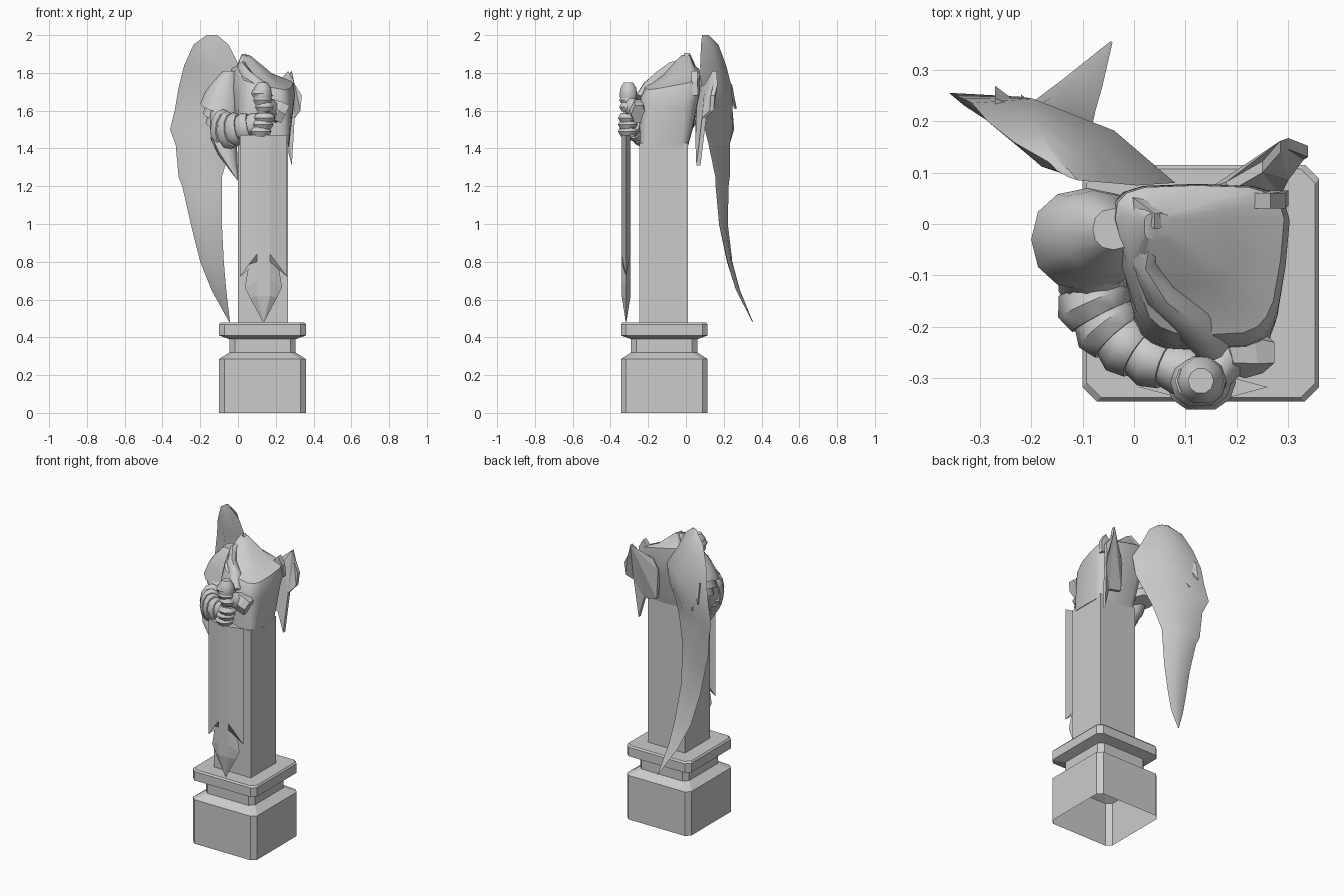
import bpy, bmesh, math
from mathutils import Vector

cube = bpy.data.objects.get("Cube")
if cube:
    bpy.data.objects.remove(cube, do_unlink=True)

stone = bpy.data.materials.new("grey stone")
stone.use_nodes = True
GREY = (0.6, 0.6, 0.6, 1)
stone.diffuse_color = GREY
stone.node_tree.nodes["Principled BSDF"].inputs["Base Color"].default_value = GREY


def finish(name, bm, smooth=None):
    bmesh.ops.recalc_face_normals(bm, faces=bm.faces)
    me = bpy.data.meshes.new(name)
    bm.to_mesh(me)
    bm.free()
    me.materials.append(stone)
    ob = bpy.data.objects.new(name, me)
    bpy.context.collection.objects.link(ob)
    if smooth:
        bpy.ops.object.select_all(action='DESELECT')
        ob.select_set(True)
        bpy.context.view_layer.objects.active = ob
        bpy.ops.object.shade_smooth_by_angle(angle=math.radians(smooth))
    return ob


def loft(name, rings, start=True, end=True, smooth=None):
    """Skin a list of equal-length closed rings."""
    bm = bmesh.new()
    vs = [[bm.verts.new(p) for p in r] for r in rings]
    n = len(vs[0])
    for a, b in zip(vs, vs[1:]):
        for i in range(n):
            j = (i + 1) % n
            bm.faces.new((a[i], a[j], b[j], b[i]))
    if start:
        bm.faces.new(vs[0][::-1])
    if end:
        bm.faces.new(vs[-1])
    return finish(name, bm, smooth)


def tube(name, path, sizes, sides=10, smooth=50):
    """Tube along a path; each size is (sideways radius, upward radius)."""
    pts = [Vector(p) for p in path]
    rings = []
    for i, p in enumerate(pts):
        d = (pts[min(i + 1, len(pts) - 1)] - pts[max(i - 1, 0)]).normalized()
        ref = Vector((0, 0, 1)) if abs(d.z) < 0.9 else Vector((0, 1, 0))
        side = d.cross(ref).normalized()
        up = side.cross(d)
        a, b = sizes[i]
        rings.append([p + side * a * math.cos(t) + up * b * math.sin(t)
                      for t in (math.tau * k / sides for k in range(sides))])
    return loft(name, rings, smooth=smooth)


def plate(name, pts, depth):
    """Flat or bent outline thickened along y."""
    bm = bmesh.new()
    front = [bm.verts.new(p) for p in pts]
    back = [bm.verts.new((x, y + depth, z)) for x, y, z in pts]
    bm.faces.new(front)
    bm.faces.new(back[::-1])
    for i in range(len(pts)):
        j = (i + 1) % len(pts)
        bm.faces.new((front[i], back[i], back[j], front[j]))
    bmesh.ops.triangulate(bm, faces=[f for f in bm.faces if len(f.verts) > 4])
    return finish(name, bm)


# Pedestal: chamfered square profile, open underneath
CX, CY = 0.13, -0.115


def chamfered(h, z, c=0.028):
    k = h - c
    return [(CX + x, CY + y, z) for x, y in
            ((h, -k), (h, k), (k, h), (-k, h), (-h, k), (-h, -k), (-k, -h), (k, -h))]


profile = [(0.23, 0), (0.23, 0.285), (0.175, 0.32), (0.175, 0.39),
           (0.23, 0.41), (0.23, 0.468), (0.222, 0.478)]
loft("pedestal", [chamfered(h, z) for h, z in profile], start=False)


def box(x0, x1, y0, y1, z):
    return [(x0, y0, z), (x1, y0, z), (x1, y1, z), (x0, y1, z)]


loft("pillar", [box(0, 0.265, -0.245, 0.01, z) for z in (0.475, 1.43)])


# Torso: rounded square rings, narrower in front, closing over a broken neck
def oval(x0, x1, y0, y1, z, tilt=0.0, power=0.5, n=20, taper=0.0):
    ring = []
    for k in range(n):
        t = math.tau * k / n
        c, s = math.cos(t), math.sin(t)
        x = (x0 + x1) / 2 + (x1 - x0) / 2 * math.copysign(abs(c) ** power, c)
        y = (y0 + y1) / 2 + (y1 - y0) / 2 * math.copysign(abs(s) ** power, s)
        x += (0.19 - x) * taper * (y1 - y) / (y1 - y0)
        ring.append((x, y, z + tilt * (y + 0.08 - (x - 0.1))))
    return ring


loft("torso", [oval(0, 0.27, -0.245, 0.01, 1.41, power=0.3),
               oval(-0.02, 0.285, -0.245, 0.035, 1.5, power=0.4, taper=0.1),
               oval(-0.05, 0.305, -0.245, 0.06, 1.62, taper=0.25),
               oval(-0.07, 0.317, -0.24, 0.078, 1.7, 0.1, taper=0.35),
               oval(-0.06, 0.305, -0.215, 0.075, 1.77, 0.22, taper=0.35),
               oval(-0.01, 0.19, -0.12, 0.05, 1.79, 0.24),
               oval(0.02, 0.07, -0.03, 0.02, 1.865, 0.2)], smooth=35)

# Ragged collar edge
plate("neck_shard", [(-0.02, 0.03, 1.78), (0.16, 0.02, 1.74), (0.1, 0, 1.84),
                     (0.04, -0.01, 1.905), (0, 0.02, 1.84)], 0.03)
plate("shoulder_shard", [(0.18, 0.035, 1.7), (0.3, 0.035, 1.68), (0.295, 0.03, 1.76),
                         (0.265, 0.03, 1.81), (0.23, 0.03, 1.77)], 0.03)

# Large wing: lens sections from the top down
# each row: height, outer x, outer y, inner x, inner y, thickness
wing = [(2.0, -0.165, 0.12, -0.11, 0.085, 0.01),
        (1.95, -0.235, 0.16, -0.05, 0.08, 0.035),
        (1.84, -0.285, 0.2, 0.005, 0.075, 0.05),
        (1.72, -0.315, 0.235, 0.08, 0.08, 0.055),
        (1.6, -0.335, 0.245, 0.06, 0.085, 0.05),
        (1.5, -0.36, 0.255, 0.0, 0.1, 0.038),
        (1.42, -0.33, 0.23, -0.035, 0.12, 0.035),
        (1.25, -0.315, 0.225, -0.085, 0.155, 0.028),
        (1.2, -0.295, 0.215, -0.085, 0.157, 0.028),
        (1.0, -0.25, 0.21, -0.085, 0.175, 0.022),
        (0.8, -0.2, 0.235, -0.075, 0.22, 0.015),
        (0.65, -0.14, 0.28, -0.062, 0.265, 0.01),
        (0.48, -0.046, 0.355, -0.042, 0.352, 0.001)]
rings = []
for z, xo, yo, xi, yi, t in wing:
    def at(u, off):
        return (xi + (xo - xi) * u, yi + (yo - yi) * u + off, z)
    rings.append([at(0, 0), at(0.3, t), at(0.7, t), at(1, 0), at(0.7, -t * 0.7), at(0.3, -t * 0.5)])
loft("large_wing", rings, smooth=45)

# Loose feathers on the back of the wing
for dx, dz in ((0, 0), (-0.05, 0.06)):
    plate("feather", [(-0.22 + dx, 0.215 - dx / 3, 1.68 + dz), (-0.16 + dx, 0.195 - dx / 3, 1.64 + dz),
                      (-0.22 + dx, 0.24 - dx / 3, 1.55 + dz)], 0.012)

# Broken wing stump
plate("wing_stump", [(0.18, 0.06, 1.72), (0.25, 0.1, 1.74), (0.285, 0.14, 1.81),
                     (0.3, 0.145, 1.74), (0.338, 0.13, 1.68), (0.33, 0.125, 1.6), (0.3, 0.085, 1.56),
                     (0.285, 0.055, 1.31), (0.25, 0.05, 1.44), (0.16, 0.05, 1.46), (0.15, 0.05, 1.65)], 0.022)

# Right shoulder: three overlapping flared shells
for i in range(3):
    s = 1 - 0.14 * i
    z = 1.55 - 0.05 * i
    loft("shoulder_shell", [
        oval(-0.1 - 0.1 * s, 0.02, -0.13 * s, 0.07 * s, z, 0.25, 0.9, 12),
        oval(-0.1 - 0.075 * s, 0.02, -0.11 * s, 0.065 * s, z + 0.1, 0.15, 0.9, 12),
        oval(-0.135, 0, -0.09, 0.055, z + 0.2 + 0.04 * i, 0, 0.9, 12),
        oval(-0.08, 0, -0.05, 0.03, z + 0.26 + 0.04 * i, 0, 0.9, 12)], smooth=40)

# Right forearm: banded sleeve with a hanging elbow point
tube("upper_arm", [(-0.09, -0.03, 1.66), (-0.08, -0.11, 1.5), (-0.05, -0.16, 1.4)],
     [(0.06, 0.06), (0.07, 0.07), (0.05, 0.05)])
elbow, bend, wrist = Vector((-0.09, -0.12, 1.49)), Vector((-0.05, -0.26, 1.49)), Vector((0.11, -0.285, 1.53))


def along(t):
    return elbow * (1 - t) ** 2 + bend * 2 * t * (1 - t) + wrist * t * t


BANDS = 5
for i in range(BANDS):
    ts = [(i + f) / BANDS for f in (0, 0.6, 1.2)]
    tall, wide = 0.118 - 0.013 * i, 0.075 - 0.006 * i
    tube("sleeve_band", [along(t) for t in ts],
         [(wide * 0.8, tall * 0.8), (wide, tall), (wide * 0.85, tall * 0.85)], sides=12)
tube("elbow_drape", [(-0.08, -0.14, 1.47), (-0.055, -0.18, 1.38), (0, -0.23, 1.23)],
     [(0.075, 0.06), (0.06, 0.045), (0.002, 0.002)], sides=8)

# Left arm: cloth-wrapped arc from the collar down to the grip
tube("collar_sleeve", [(0.085, 0.01, 1.83), (0.035, -0.015, 1.845), (0.02, -0.07, 1.825),
                       (0.05, -0.135, 1.775), (0.11, -0.185, 1.725), (0.155, -0.24, 1.66)],
     [(0.012, 0.02), (0.02, 0.03), (0.026, 0.035), (0.032, 0.04), (0.042, 0.045), (0.035, 0.035)], sides=8)
tube("left_wrist", [(0.2, -0.2, 1.58), (0.19, -0.25, 1.6), (0.15, -0.3, 1.63)],
     [(0.045, 0.06), (0.045, 0.055), (0.035, 0.045)])
tube("left_cuff", [(0.25, -0.25, 1.58), (0.21, -0.25, 1.6), (0.17, -0.26, 1.63)],
     [(0.04, 0.06), (0.05, 0.06), (0.03, 0.04)], sides=6, smooth=None)

# Sword grip, pommel and the two clenched hands
GX, GY = 0.13, -0.305
tube("grip", [(GX, GY, z) for z in (1.46, 1.5, 1.6, 1.68, 1.72, 1.75)],
     [(r, r) for r in (0.04, 0.028, 0.028, 0.05, 0.045, 0.025)])
for name, z0, r, tilt in (("right_finger", 1.47, 0.058, 0.01), ("left_finger", 1.6, 0.05, -0.01)):
    for i in range(3):
        z = z0 + 0.036 * i
        x = GX + tilt * (i - 1)
        tube(name, [(x, GY, z), (x, GY - 0.003, z + 0.02), (x, GY, z + 0.04)],
             [(r * 0.8, r * 0.75), (r, r * 0.95), (r * 0.8, r * 0.75)])

# Sword blade: raised centre line, barbs and point
# each row: half width, edge height, centre height
SX, SY = 0.135, -0.317
half = [(0.125, 1.47, 1.47), (0.125, 0.72, 0.84), (0.078, 0.785, 0.8),
        (0.098, 0.665, 0.7), (0.072, 0.61, 0.62), (0.002, 0.48, 0.48)]
rows = []
for w, ze, zc in half:
    d, m = (0.024, 0.035) if ze > 0.5 else (0.002, 0.001)
    rows.append([(SX - w, SY, ze), (SX - m, SY - d, zc), (SX + m, SY - d, zc),
                 (SX + w, SY, ze), (SX + m, SY + d, zc), (SX - m, SY + d, zc)])
loft("sword_blade", rows)
